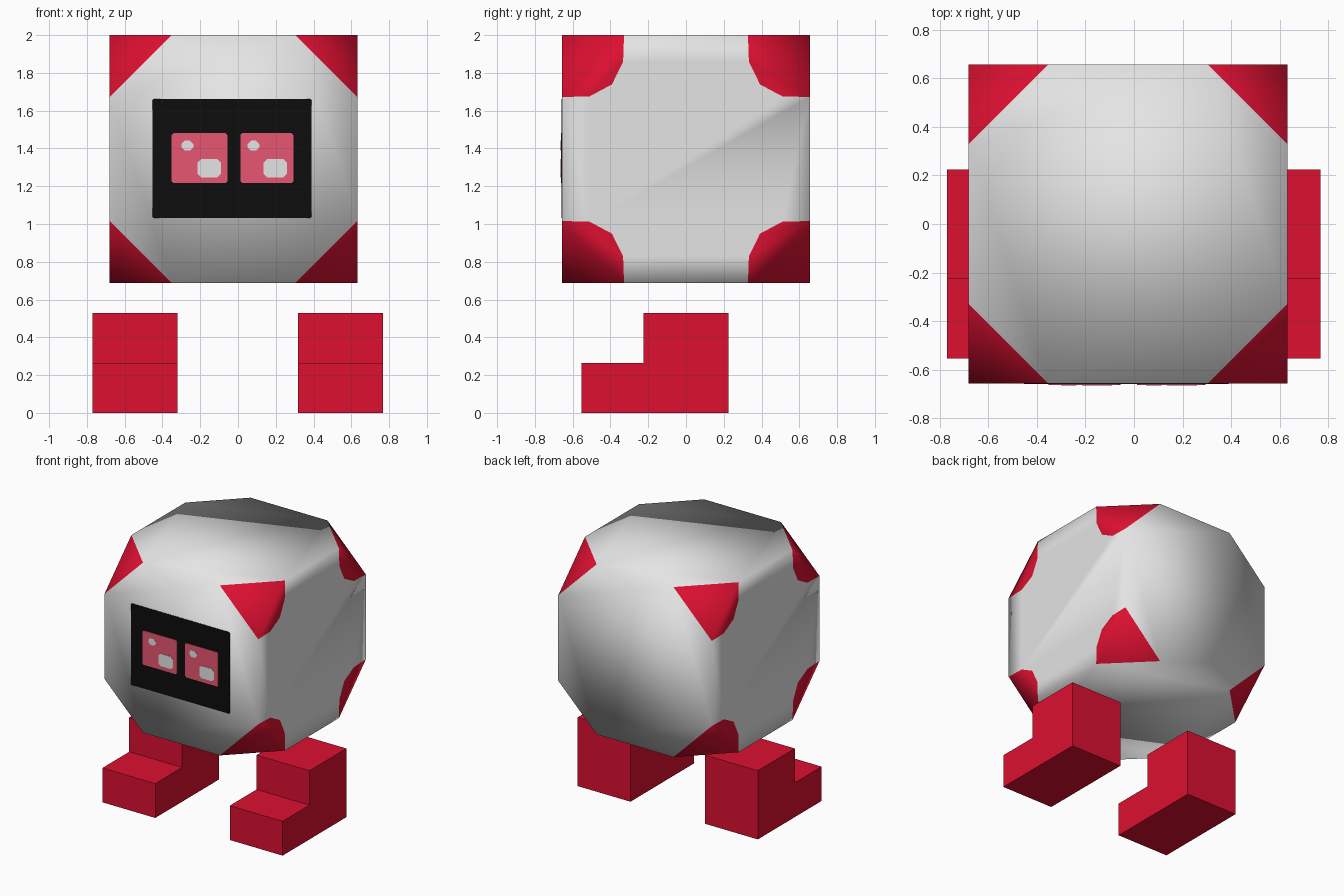
import bpy, bmesh
from mathutils import Vector

if "Cube" in bpy.data.objects:
    bpy.data.objects.remove(bpy.data.objects["Cube"])


def material(name, rgb):
    m = bpy.data.materials.new(name)
    m.diffuse_color = (*rgb, 1)
    m.use_nodes = True
    m.node_tree.nodes["Principled BSDF"].inputs["Base Color"].default_value = m.diffuse_color
    return m


WHITE = material("shell_white", (0.78, 0.78, 0.78))
RED = material("red", (0.72, 0.005, 0.03))
BLACK = material("screen_black", (0.004, 0.004, 0.004))
PINK = material("eye_pink", (0.83, 0.098, 0.17))


def finish(name, bm, mats):
    bmesh.ops.recalc_face_normals(bm, faces=bm.faces)
    me = bpy.data.meshes.new(name)
    bm.to_mesh(me)
    bm.free()
    for m in mats:
        me.materials.append(m)
    ob = bpy.data.objects.new(name, me)
    bpy.context.collection.objects.link(ob)
    return ob


def prism(name, points, offset, mat):
    """Extrude a flat outline by an offset vector."""
    bm = bmesh.new()
    face = bm.faces.new([bm.verts.new(p) for p in points])
    ext = bmesh.ops.extrude_face_region(bm, geom=[face])
    verts = [g for g in ext["geom"] if isinstance(g, bmesh.types.BMVert)]
    bmesh.ops.translate(bm, verts=verts, vec=offset)
    return finish(name, bm, [mat])


def plate(name, x0, x1, z0, z1, cut, layer, mat):
    """Thin front plate with clipped corners, stacked by layer."""
    y = -HALF - 0.003 * layer
    outline = [(x0 + cut, z0), (x1 - cut, z0), (x1, z0 + cut), (x1, z1 - cut),
               (x1 - cut, z1), (x0 + cut, z1), (x0, z1 - cut), (x0, z0 + cut)]
    return prism(name, [(x, y, z) for x, z in outline], (0, -0.003, 0), mat)


# Body: cube with its corners cut off, each red cap bulging onto the side faces
HALF = 0.656
bm = bmesh.new()
bmesh.ops.create_cube(bm, size=2 * HALF)
bmesh.ops.bevel(bm, geom=bm.verts[:], offset=HALF / 2, segments=1, affect='VERTICES')
ARC = [(0.51, 0.332), (0.392, 0.395), (0.333, 0.515)]   # (|y|, |z|) on the side face
for cap in [f for f in bm.faces if len(f.verts) == 3]:
    side = [v for v in cap.verts if abs(v.co.x) > HALF - 0.01]
    start = max(side, key=lambda v: abs(v.co.y))
    end = max(side, key=lambda v: abs(v.co.z))
    face = next(f for f in start.link_faces if f != cap and end in f.verts)
    sx, sy, sz = (1 if c > 0 else -1 for c in cap.calc_center_median())
    bmesh.utils.face_split(face, start, end,
                           coords=[Vector((sx * HALF, sy * y, sz * z)) for y, z in ARC])
for f in bm.faces:
    f.smooth = True
    off_axis = sum(abs(c) > 0.3 for c in f.calc_center_median())
    f.material_index = 1 if off_axis >= 2 else 0
body = finish("body", bm, [WHITE, RED])
body.location = (-0.024, 0, 1.344)

# Face screen, eyes and eye highlights
plate("face_screen", -0.452, 0.389, 1.032, 1.661, 0.006, 0, BLACK)
plate("left_eye", -0.352, -0.056, 1.217, 1.481, 0.01, 1, PINK)
plate("right_eye", 0.013, 0.294, 1.217, 1.481, 0.01, 1, PINK)
for side, small, big in (("left", -0.300, -0.214), ("right", 0.050, 0.135)):
    plate(side + "_eye_small_glint", small, small + 0.064, 1.388, 1.441, 0.018, 2, WHITE)
    plate(side + "_eye_large_glint", big, big + 0.124, 1.247, 1.343, 0.018, 2, WHITE)

# Feet: stepped L profile extruded across x
STEP = [(-0.553, 0), (0.224, 0), (0.224, 0.53), (-0.226, 0.53), (-0.226, 0.265), (-0.553, 0.265)]
for name, x in (("left_foot", -0.77), ("right_foot", 0.317)):
    prism(name, [(x, y, z) for y, z in STEP], (0.451, 0, 0), RED)
